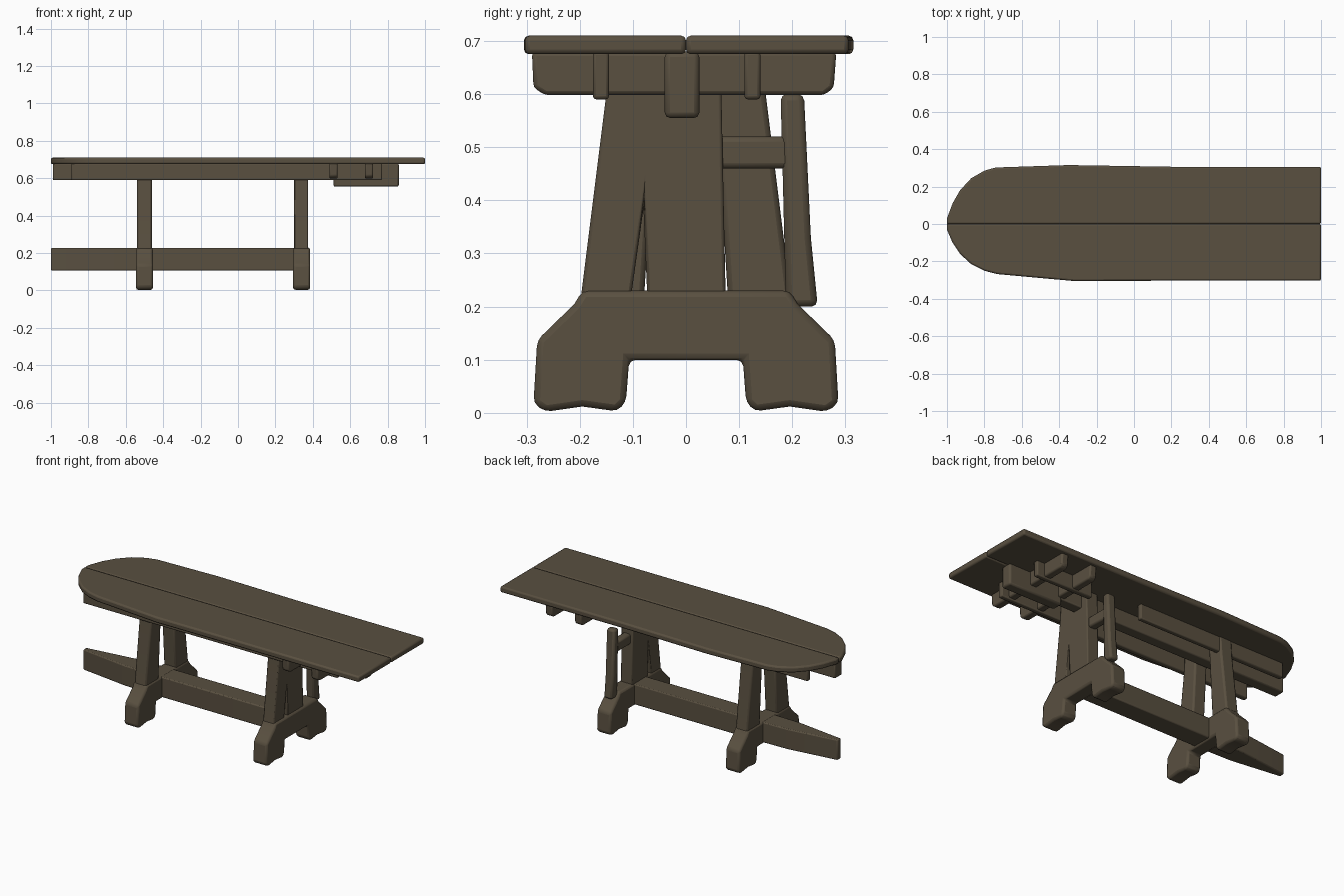
import bpy, bmesh

cube = bpy.data.objects.get("Cube")
if cube:
    bpy.data.objects.remove(cube, do_unlink=True)

wood = bpy.data.materials.new("dark_brown_wood")
wood.use_nodes = True
COLOUR = (0.10, 0.079, 0.051, 1)
wood.diffuse_color = COLOUR
shader = wood.node_tree.nodes["Principled BSDF"]
shader.inputs["Base Color"].default_value = COLOUR
shader.inputs["Roughness"].default_value = 0.8


def finish(name, bm, bevel):
    """Turn a bmesh into a softened wooden part."""
    bmesh.ops.recalc_face_normals(bm, faces=bm.faces)
    mesh = bpy.data.meshes.new(name)
    bm.to_mesh(mesh)
    bm.free()
    mesh.materials.append(wood)
    obj = bpy.data.objects.new(name, mesh)
    bpy.context.collection.objects.link(obj)
    mod = obj.modifiers.new("soft_edges", "BEVEL")
    mod.width = bevel
    mod.segments = 2
    mod.limit_method = "ANGLE"
    bpy.ops.object.select_all(action="DESELECT")
    obj.select_set(True)
    bpy.context.view_layer.objects.active = obj
    bpy.ops.object.shade_smooth_by_angle(angle=0.7)
    return obj


def prism(name, points, axis, low, high, bevel=0.008):
    """Extrude a profile along x (points are y, z) or z (points are x, y)."""
    bm = bmesh.new()

    def place(p, d):
        return (d, p[0], p[1]) if axis == "x" else (p[0], p[1], d)

    face = bm.faces.new([bm.verts.new(place(p, low)) for p in points])
    moved = bmesh.ops.extrude_face_region(bm, geom=[face])["geom"]
    shift = (high - low, 0, 0) if axis == "x" else (0, 0, high - low)
    bmesh.ops.translate(bm, vec=shift,
                        verts=[v for v in moved if isinstance(v, bmesh.types.BMVert)])
    return finish(name, bm, bevel)


def box(name, x0, x1, y0, y1, z0, z1, bevel=0.006):
    return prism(name, [(y0, z0), (y1, z0), (y1, z1), (y0, z1)], "x", x0, x1, bevel)


# Two top planks, rounded at one end, meeting in a shallow groove
left_edge = [(-1, 0.03), (-0.97, 0.11), (-0.93, 0.18), (-0.87, 0.245), (-0.8, 0.285),
             (-0.74, 0.302), (-0.35, 0.315), (0.2, 0.306), (1, 0.306)]
right_edge = [(-1, -0.03), (-0.97, -0.1), (-0.93, -0.16), (-0.87, -0.215), (-0.8, -0.25),
              (-0.73, -0.268), (-0.32, -0.305), (0.2, -0.303), (1, -0.303)]
for name, edge in (("left_plank", left_edge), ("right_plank", right_edge)):
    prism(name, [(1, 0), (-1, 0)] + edge, "z", 0.675, 0.71, 0.009)

# Rails and cross bars under the top
box("centre_rail", -0.99, 0.55, -0.04, 0.025, 0.59, 0.68)
box("centre_end_block", 0.51, 0.86, -0.04, 0.025, 0.555, 0.68, 0.01)
box("right_rail", -0.89, 0.77, -0.175, -0.145, 0.59, 0.68)
box("left_rail", -0.89, 0.07, 0.11, 0.14, 0.59, 0.68)
box("left_short_rail", 0.4, 0.77, 0.11, 0.14, 0.59, 0.68)
for i, x in enumerate((0.51, 0.7)):
    bar = [(-0.29, 0.68), (-0.287, 0.612), (-0.265, 0.598),
           (0.26, 0.598), (0.278, 0.612), (0.283, 0.68)]
    prism(f"cross_bar_{i + 1}", bar, "x", x - 0.022, x + 0.022)

# Trestle feet: one mirrored profile joined by a bridge
half_foot = [(0.107, 0.1), (0.113, 0.02), (0.13, 0.003), (0.195, 0.012), (0.265, 0.002),
             (0.287, 0.018), (0.28, 0.137), (0.21, 0.205), (0.195, 0.23)]
foot = half_foot + [(-y, z) for y, z in reversed(half_foot)]
for name, x in (("back_end_foot", -0.5), ("front_end_foot", 0.34)):
    prism(name, foot, "x", x - 0.045, x + 0.045, 0.012)

# Splayed pair of legs on the rounded end
for name, s in (("left_leg", 1), ("right_leg", -1)):
    leg = [(0.08 * s, 0.2), (0.2 * s, 0.2), (0.15 * s, 0.6), (0.145 * s, 0.68),
           (0.05 * s, 0.68)]
    prism(name, leg, "x", -0.54, -0.46, 0.01)

# Broad slotted leg, slim post and tie on the square end
broad = [(-0.2, 0.2), (-0.103, 0.222), (-0.08, 0.385), (-0.073, 0.222),
         (0.075, 0.2), (0.065, 0.68), (-0.145, 0.68), (-0.15, 0.6)]
prism("broad_leg", broad, "x", 0.3, 0.375, 0.006)
post = [(0.188, 0.2), (0.248, 0.2), (0.235, 0.33), (0.222, 0.6), (0.178, 0.6), (0.182, 0.45)]
prism("slim_post", post, "x", 0.312, 0.365, 0.012)
box("post_tie", 0.315, 0.362, 0.05, 0.2, 0.46, 0.52, 0.01)

# Long stretcher, narrowing beyond the rounded-end trestle
bm = bmesh.new()
rings = []
for x, w in ((0.36, 0.06), (-0.5, 0.06), (-0.7, 0.055), (-1, 0.015)):
    rings.append([bm.verts.new((x, y, z)) for y, z in
                  ((-w, 0.107), (w, 0.107), (w, 0.227), (-w, 0.227))])
for a, b in zip(rings, rings[1:]):
    for i in range(4):
        j = (i + 1) % 4
        bm.faces.new((a[i], a[j], b[j], b[i]))
bm.faces.new(rings[0])
bm.faces.new(rings[-1])
finish("stretcher", bm, 0.006)
